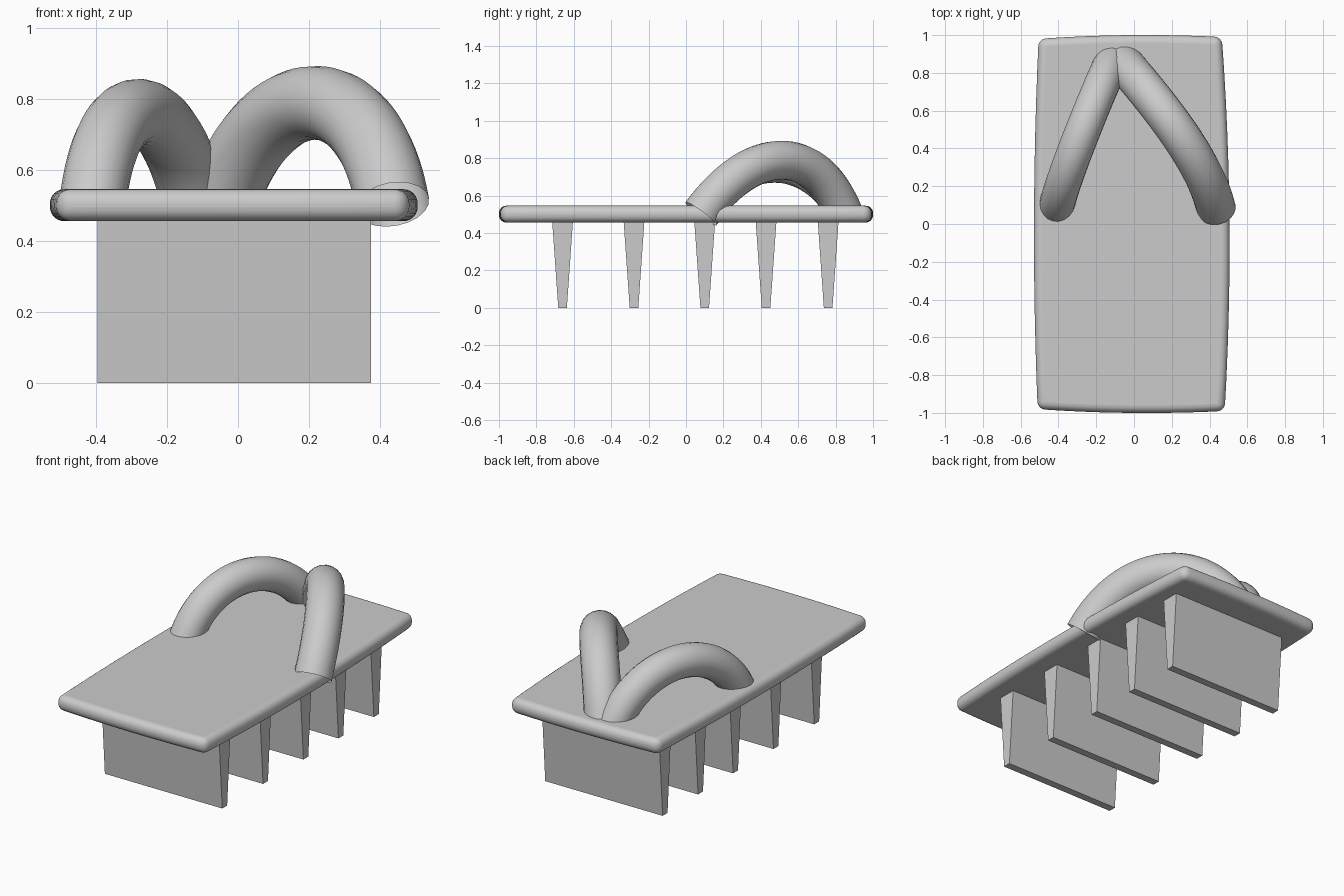
import bpy, bmesh, math
from mathutils import Vector

cube = bpy.data.objects.get("Cube")
if cube:
    bpy.data.objects.remove(cube, do_unlink=True)

grey = bpy.data.materials.new("plain_grey")
grey.use_nodes = True
COLOUR = (0.6, 0.6, 0.6, 1)
grey.diffuse_color = COLOUR
grey.node_tree.nodes["Principled BSDF"].inputs["Base Color"].default_value = COLOUR


def add_object(name, data):
    obj = bpy.data.objects.new(name, data)
    data.materials.append(grey)
    bpy.context.collection.objects.link(obj)
    return obj


def loft(name, lower, upper):
    """Solid between two matching closed outlines."""
    bm = bmesh.new()
    low = [bm.verts.new(p) for p in lower]
    top = [bm.verts.new(p) for p in upper]
    bm.faces.new(low)
    bm.faces.new(top)
    for i in range(len(low)):
        j = (i + 1) % len(low)
        bm.faces.new((low[i], low[j], top[j], top[i]))
    bmesh.ops.recalc_face_normals(bm, faces=bm.faces)
    mesh = bpy.data.meshes.new(name)
    bm.to_mesh(mesh)
    bm.free()
    return add_object(name, mesh)


# Sole board: four gently bulging sides with rounded rims
corners = [Vector(c) for c in ((-0.51, -0.98), (0.48, -0.99), (0.465, 0.99), (-0.505, 0.98))]
bulges = (0.015, 0.033, 0.015, 0.022)
STEPS = 12
outline = []
for i, bulge in enumerate(bulges):
    a, b = corners[i], corners[(i + 1) % 4]
    side = (b - a).normalized()
    outward = Vector((side.y, -side.x))
    for s in range(STEPS):
        t = s / STEPS
        outline.append(a.lerp(b, t) + outward * bulge * 4 * t * (1 - t))
board = loft("sole_board", [(p.x, p.y, 0.456) for p in outline],
             [(p.x, p.y, 0.546) for p in outline])
bevel = board.modifiers.new("rounded_rim", 'BEVEL')
bevel.width = 0.04
bevel.segments = 6
bevel.limit_method = 'ANGLE'
bevel.angle_limit = math.radians(40)
bpy.context.view_layer.objects.active = board
board.select_set(True)
bpy.ops.object.shade_smooth_by_angle(angle=math.radians(35))


# Tapered teeth under the board
def tooth_ring(y, half, z):
    return [(-0.395, y - half, z), (0.375, y - half, z), (0.375, y + half, z), (-0.395, y + half, z)]


for n, y in enumerate((-0.66, -0.278, 0.1, 0.428, 0.76)):
    loft(f"tooth_{n + 1}", tooth_ring(y, 0.023, 0), tooth_ring(y, 0.056, 0.47))


# Strap tubes: open-ended arches meeting near the toe
def strap(name, start, handle_a, handle_b, end, radius):
    curve = bpy.data.curves.new(name, 'CURVE')
    curve.dimensions = '3D'
    curve.resolution_u = 32
    curve.bevel_depth = radius
    curve.bevel_resolution = 8
    spline = curve.splines.new('BEZIER')
    spline.bezier_points.add(1)
    for point, co, left, right in zip(spline.bezier_points, (start, end),
                                      (start, handle_b), (handle_a, end)):
        point.handle_left_type = point.handle_right_type = 'FREE'
        point.co, point.handle_left, point.handle_right = co, left, right
    return add_object(name, curve)


strap("left_strap", (0.435, 0.08, 0.503), (0.37, 0.36, 0.885),
      (0.08, 0.69, 0.885), (-0.05, 0.845, 0.5), 0.104)
strap("right_strap", (-0.41, 0.095, 0.5), (-0.37, 0.26, 0.85),
      (-0.2, 0.68, 0.85), (-0.12, 0.85, 0.5), 0.094)
